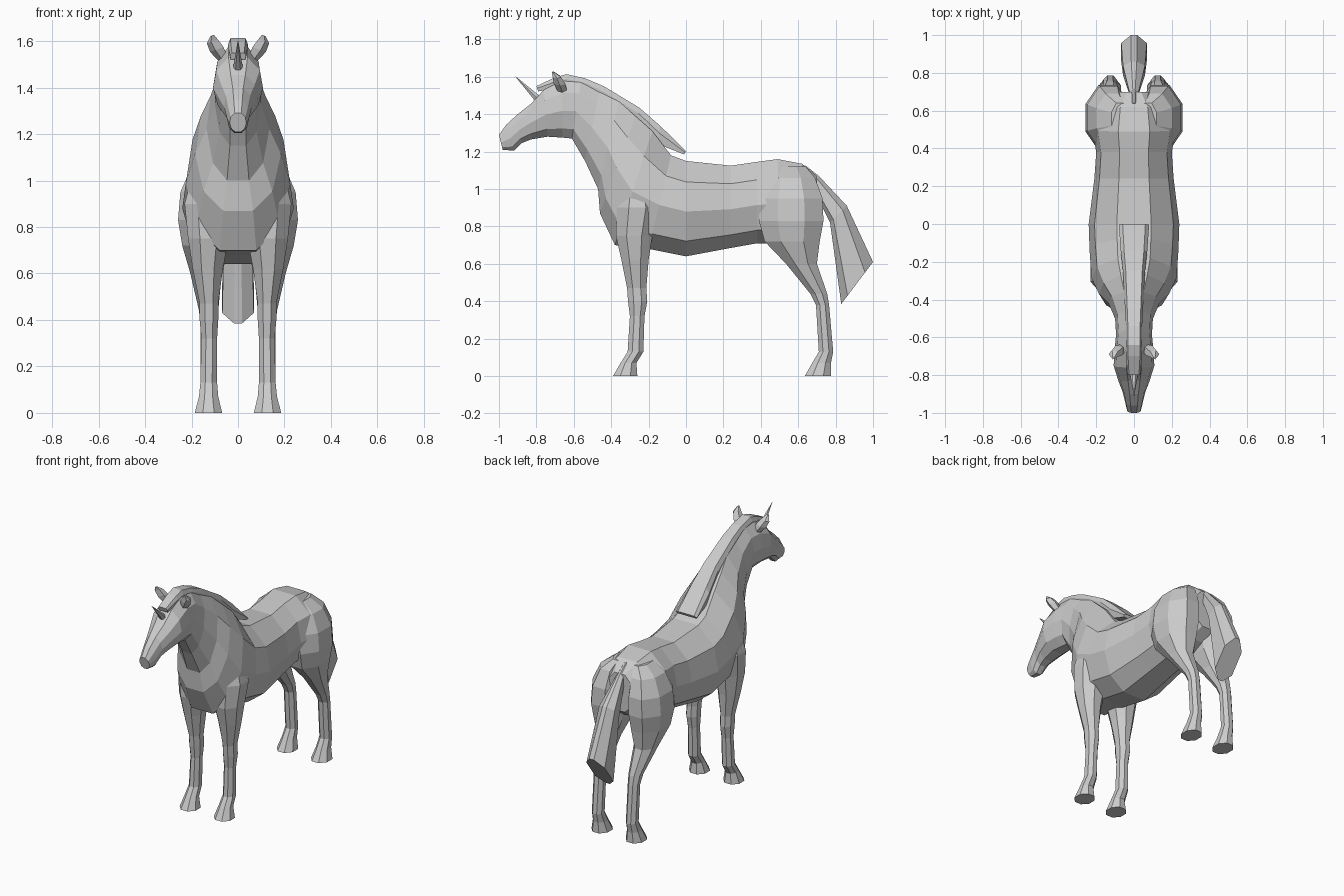
import bpy, bmesh, math
from mathutils import Vector

coat = bpy.data.materials.new("pale_grey")
coat.diffuse_color = (0.6, 0.6, 0.6, 1)


def loft(name, rings):
    """Skin a list of equal-length point rings and cap both ends."""
    bm = bmesh.new()
    loops = [[bm.verts.new(p) for p in r] for r in rings]
    n = len(loops[0])
    for a, b in zip(loops, loops[1:]):
        for i in range(n):
            j = (i + 1) % n
            bm.faces.new((a[i], a[j], b[j], b[i]))
    bm.faces.new(loops[0])
    bm.faces.new(loops[-1])
    bmesh.ops.remove_doubles(bm, verts=bm.verts, dist=1e-5)
    bmesh.ops.recalc_face_normals(bm, faces=bm.faces)
    me = bpy.data.meshes.new(name)
    bm.to_mesh(me)
    bm.free()
    me.materials.append(coat)
    ob = bpy.data.objects.new(name, me)
    bpy.context.collection.objects.link(ob)
    return ob


def section(top, bottom, w, shape):
    """Symmetric ring between two centre-line points; shape = (width, height) fractions."""
    t, b = Vector((0, *top)), Vector((0, *bottom))
    half = [(f * w, b.lerp(t, h)) for f, h in shape]
    pts = [(x, p.y, p.z) for x, p in half]
    return pts + [(-x, y, z) for x, y, z in reversed(pts)]


def leg(name, levels):
    """Eight-sided limb from horizontal rings, built on both sides."""
    for side, s in (("right", 1), ("left", -1)):
        rings = []
        for z, x0, x1, y0, y1 in levels:
            ring = []
            for k in range(8):
                a = math.radians(22.5 + 45 * k)
                c = 1 / math.cos(math.radians(22.5))
                ring.append((s * ((x0 + x1) / 2 + math.cos(a) * c * (x1 - x0) / 2),
                             (y0 + y1) / 2 + math.sin(a) * c * (y1 - y0) / 2, z))
            rings.append(ring)
        loft(f"{name}_{side}", rings)


# Trunk, neck and head: top y, top z, bottom y, bottom z, half width
BODY = [
    (0.70, 1.07, 0.70, 0.82, 0.10), (0.62, 1.135, 0.62, 0.76, 0.19),
    (0.49, 1.16, 0.50, 0.71, 0.22), (0.38, 1.145, 0.38, 0.71, 0.20),
    (0.24, 1.125, 0.24, 0.685, 0.21), (0.00, 1.15, 0.00, 0.64, 0.24),
    (-0.08, 1.18, -0.20, 0.68, 0.235), (-0.18, 1.31, -0.38, 0.70, 0.225),
    (-0.27, 1.39, -0.46, 0.87, 0.185), (-0.36, 1.47, -0.47, 1.00, 0.135),
    (-0.46, 1.53, -0.54, 1.15, 0.10), (-0.56, 1.58, -0.61, 1.27, 0.095),
    (-0.66, 1.58, -0.66, 1.275, 0.102), (-0.76, 1.53, -0.74, 1.28, 0.108),
    (-0.83, 1.455, -0.83, 1.265, 0.083), (-0.90, 1.40, -0.88, 1.245, 0.06),
    (-0.96, 1.345, -0.92, 1.205, 0.048), (-1.00, 1.29, -0.98, 1.21, 0.036),
]
BARREL = [(0.35, 0), (0.8, 0.16), (1, 0.47), (0.87, 0.78), (0.38, 1)]
loft("body", [section((a, b), (c, d), w, BARREL) for a, b, c, d, w in BODY])

# Legs with hooves: z, inner x, outer x, front y, back y
leg("front_leg", [
    (0.00, 0.068, 0.186, -0.39, -0.26), (0.07, 0.085, 0.168, -0.35, -0.265),
    (0.13, 0.09, 0.162, -0.312, -0.228), (0.32, 0.09, 0.158, -0.30, -0.222),
    (0.40, 0.085, 0.165, -0.31, -0.207), (0.47, 0.085, 0.165, -0.315, -0.212),
    (0.62, 0.065, 0.195, -0.345, -0.20), (0.75, 0.04, 0.215, -0.375, -0.18),
    (0.90, 0.04, 0.23, -0.37, -0.15), (1.05, 0.06, 0.19, -0.33, -0.20),
])
leg("hind_leg", [
    (0.00, 0.068, 0.186, 0.635, 0.775), (0.07, 0.085, 0.168, 0.675, 0.775),
    (0.13, 0.09, 0.162, 0.71, 0.787), (0.38, 0.09, 0.162, 0.695, 0.765),
    (0.44, 0.085, 0.168, 0.665, 0.755), (0.60, 0.07, 0.205, 0.535, 0.70),
    (0.72, 0.035, 0.24, 0.42, 0.715), (0.83, 0.02, 0.258, 0.39, 0.735),
    (0.95, 0.02, 0.248, 0.395, 0.73), (1.06, 0.03, 0.20, 0.43, 0.69),
    (1.12, 0.03, 0.12, 0.47, 0.64),
])

# Mane and forelock: a tapering slab along the crest
SLAB = [(0.9, 0), (1, 0.6), (0.75, 1)]
MANE = [
    (0.00, 1.203, -0.01, 1.185, 0.08), (-0.14, 1.34, -0.15, 1.24, 0.07),
    (-0.25, 1.435, -0.26, 1.36, 0.058), (-0.44, 1.55, -0.45, 1.48, 0.048),
    (-0.54, 1.592, -0.54, 1.53, 0.043), (-0.64, 1.614, -0.64, 1.55, 0.042),
    (-0.70, 1.597, -0.69, 1.54, 0.042), (-0.80, 1.55, -0.79, 1.522, 0.035),
]
loft("mane", [section((a, b), (c, d), w, SLAB) for a, b, c, d, w in MANE])

# Tail: thin at the root, heavy and blunt at the end
TAIL_SHAPE = [(0.25, 0), (1, 0.2), (1, 0.75), (0.25, 1)]
TAIL = [
    (0.64, 1.125, 0.62, 1.05, 0.02), (0.71, 1.07, 0.68, 1.00, 0.025),
    (0.86, 0.91, 0.77, 0.82, 0.058), (1.00, 0.61, 0.83, 0.385, 0.068),
]
loft("tail", [section((a, b), (c, d), w, TAIL_SHAPE) for a, b, c, d, w in TAIL])

# Horn: six-sided spike on the forehead
base, tip = Vector((0, -0.79, 1.48)), Vector((0, -0.912, 1.602))
axis = (tip - base).normalized()
up = axis.cross(Vector((1, 0, 0)))
rings = []
for p, r in ((base, 0.022), (tip, 0.001)):
    rings.append([p + r * (Vector((math.cos(k * math.pi / 3), 0, 0)) + up * math.sin(k * math.pi / 3))
                  for k in range(6)])
loft("horn", rings)

# Ears: leaf-shaped, leaning outward and forward
for side, s in (("right", 1), ("left", -1)):
    rings = []
    for x, y, z, rx, ry in ((0.06, -0.66, 1.52, 0.022, 0.025), (0.088, -0.675, 1.565, 0.032, 0.033),
                            (0.108, -0.69, 1.60, 0.026, 0.024), (0.11, -0.71, 1.625, 0.008, 0.007)):
        rings.append([(s * (x + rx * math.cos(k * math.tau / 5)), y + ry * math.sin(k * math.tau / 5),
                       z - 0.35 * rx * math.cos(k * math.tau / 5)) for k in range(5)])
    loft(f"ear_{side}", rings)
